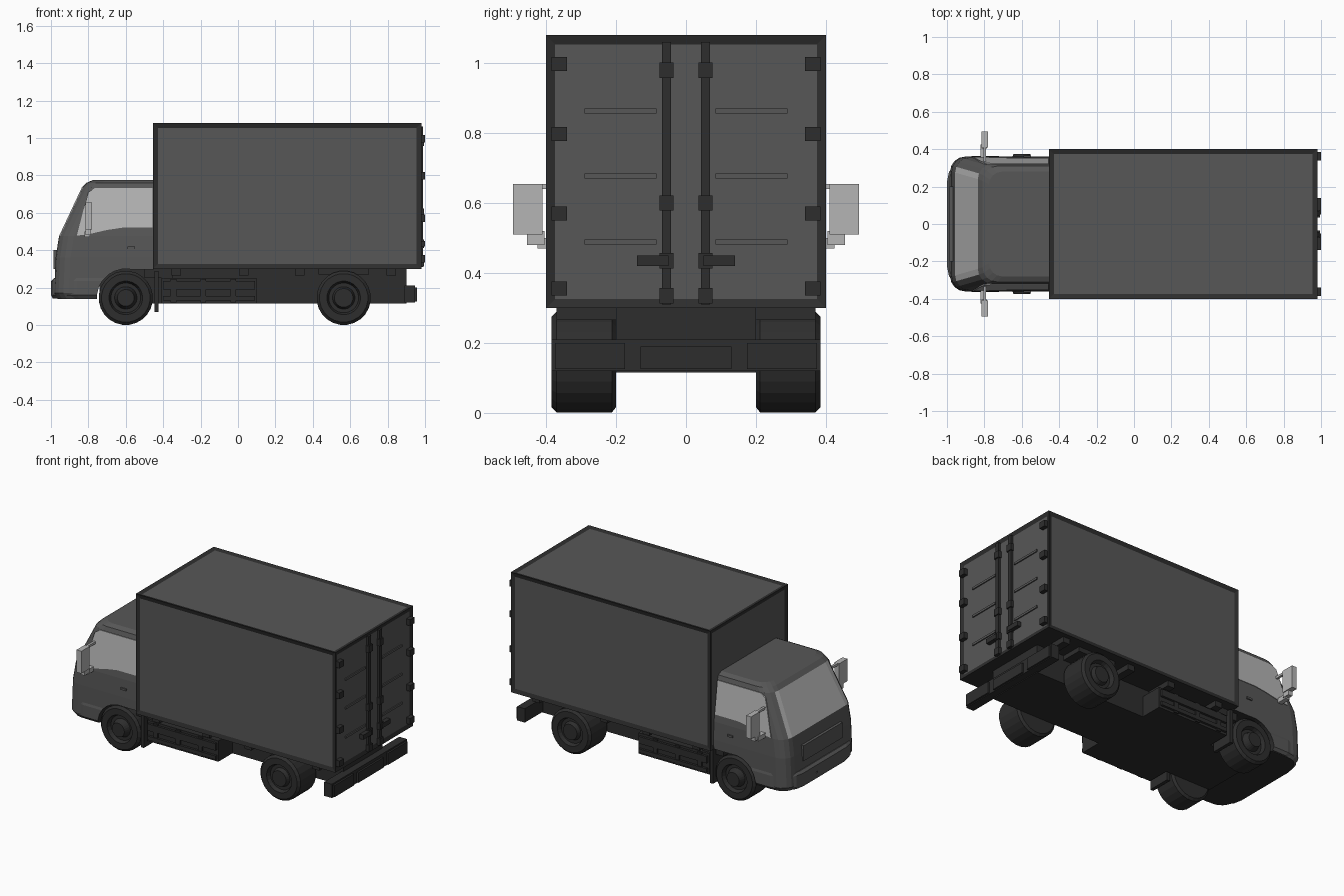
import bpy, bmesh, math
from mathutils import Matrix

old = bpy.data.objects.get("Cube")
if old:
    bpy.data.objects.remove(old)


def material(name, v):
    m = bpy.data.materials.new(name)
    m.use_nodes = True
    m.diffuse_color = (v, v, v, 1)
    b = next(n for n in m.node_tree.nodes if n.type == 'BSDF_PRINCIPLED')
    b.inputs["Base Color"].default_value = (v, v, v, 1)
    b.inputs["Roughness"].default_value = 0.7
    return m


GREY = material("body grey", 0.095)
DARK = material("frame black", 0.027)
GLASS = material("light glass", 0.46)


def finish(bm, name, *mats):
    bmesh.ops.recalc_face_normals(bm, faces=bm.faces)
    me = bpy.data.meshes.new(name)
    bm.to_mesh(me)
    bm.free()
    for m in mats:
        me.materials.append(m)
    ob = bpy.data.objects.new(name, me)
    bpy.context.collection.objects.link(ob)
    return ob


def box(name, x, y, z, *mats):
    """Box from (min, max) pairs."""
    bm = bmesh.new()
    size = [b - a for a, b in (x, y, z)]
    mid = [(a + b) / 2 for a, b in (x, y, z)]
    bmesh.ops.create_cube(bm, size=1, matrix=Matrix.Translation(mid) @ Matrix.Diagonal((*size, 1)))
    return finish(bm, name, *mats)


def pair(name, x, y, z, mat):
    """Box on the +y side and its mirror on the -y side."""
    box(name + "_a", x, y, z, mat)
    box(name + "_b", x, (-y[1], -y[0]), z, mat)


def lathe_y(name, x, z, profile, mat, n=24):
    """Revolve (y, radius) points round a y axis; ends are capped."""
    bm = bmesh.new()
    rings = [[bm.verts.new((x + r * math.cos(t), y, z + r * math.sin(t)))
              for t in (2 * math.pi * (i + 0.5) / n for i in range(n))] for y, r in profile]
    for a, b in zip(rings, rings[1:]):
        for i in range(n):
            bm.faces.new((a[i], a[(i + 1) % n], b[(i + 1) % n], b[i]))
    bm.faces.new(rings[0])
    bm.faces.new(rings[-1])
    return finish(bm, name, mat)


def shell(name, levels, x_rear, glass_row=None):
    """Loft round-nosed outlines given as (z, front x, half width, corner radius)."""
    bm = bmesh.new()
    rings = []
    for z, xf, w, r in levels:
        half = [(x_rear, w)]
        for k in range(5):
            t = math.pi / 2 * (1 + k / 4)
            half.append((xf + r + r * math.cos(t), w - r + r * math.sin(t)))
        pts = half + [(x, -y) for x, y in reversed(half)]
        rings.append([bm.verts.new((x, y, z)) for x, y in pts])
    n = len(rings[0])
    for row, (a, b) in enumerate(zip(rings, rings[1:])):
        for j in range(n):
            f = bm.faces.new((a[j], a[(j + 1) % n], b[(j + 1) % n], b[j]))
            if row == glass_row and j in (4, 5, 6):
                f.material_index = 2
    bm.faces.new(rings[0]).material_index = 1
    bm.faces.new(rings[-1])
    return finish(bm, name, GREY, DARK, GLASS)


def cut(ob, cutter):
    mod = ob.modifiers.new("cut", 'BOOLEAN')
    mod.object = cutter
    mod.operation = 'DIFFERENCE'
    mod.solver = 'EXACT'
    cutter.hide_render = True
    bpy.context.view_layer.objects.active = ob
    bpy.ops.object.modifier_apply(modifier=mod.name)
    bpy.data.objects.remove(cutter)


# Cargo box: dark frame with recessed grey panels on every face but the floor
bm = bmesh.new()
bmesh.ops.create_cube(bm, size=1, matrix=Matrix.Translation((0.2625, 0, 0.69))
                      @ Matrix.Diagonal((1.435, 0.8, 0.78, 1)))
panels = [f for f in bm.faces if f.normal.z > -0.5]
bmesh.ops.inset_individual(bm, faces=panels, thickness=0.037, depth=-0.007)
for f in panels:
    f.material_index = 1
finish(bm, "cargo_box", DARK, GREY)

# Rear doors: lock bars with brackets, handles, ribs and hinges
pair("lock_bar", (0.97, 0.988), (0.043, 0.069), (0.31, 1.06), DARK)
for z in (0.98, 0.60, 0.435, 0.335):
    pair("bar_bracket", (0.97, 0.995), (0.036, 0.076), (z - 0.022, z + 0.022), DARK)
pair("door_handle", (0.97, 1.0), (0.05, 0.14), (0.42, 0.45), DARK)
for z in (0.863, 0.677, 0.488):
    pair("door_rib", (0.97, 0.98), (0.085, 0.29), (z - 0.007, z + 0.007), GREY)
for z in (0.997, 0.797, 0.57, 0.355):
    pair("door_hinge", (0.97, 1.0), (0.34, 0.385), (z - 0.02, z + 0.02), DARK)

# Cab with wheel arch and raised rear sill cut out
cab = shell("cab", [(0.14, -0.965, 0.345, 0.08), (0.17, -0.983, 0.36, 0.08),
                    (0.36, -0.975, 0.36, 0.08), (0.475, -0.957, 0.355, 0.08),
                    (0.735, -0.835, 0.32, 0.08), (0.76, -0.81, 0.31, 0.08),
                    (0.775, -0.775, 0.28, 0.07)], -0.45, glass_row=3)
bumper = shell("front_bumper", [(0.142, -0.99, 0.35, 0.14), (0.16, -1.0, 0.364, 0.14),
                                (0.235, -1.0, 0.364, 0.14), (0.25, -0.985, 0.36, 0.12)], -0.72)
for ob in (cab, bumper):
    arch = lathe_y("arch_cutter", -0.6, 0.145, [(-0.5, 0.155), (0.5, 0.155)], DARK)
    arch.data.materials.clear()
    for m in (GREY, DARK, GLASS):
        arch.data.materials.append(m)
    for p in arch.data.polygons:
        p.material_index = 1
    cut(ob, arch)
sill = box("sill_cutter", (-0.6, -0.3), (-0.5, 0.5), (0, 0.298), GREY, DARK, GLASS)
for p in sill.data.polygons:
    p.material_index = 1
cut(cab, sill)

# Side windows: thin plates lying on the sloped cab sides
outline = [(-0.862, 0.478), (-0.80, 0.485), (-0.70, 0.508), (-0.62, 0.52), (-0.456, 0.52),
           (-0.456, 0.732), (-0.765, 0.732), (-0.80, 0.71), (-0.825, 0.62)]
for s in (1, -1):
    bm = bmesh.new()
    rings = [[bm.verts.new((x, s * (0.355 - 0.035 * (z - 0.475) / 0.26 + off), z))
              for x, z in outline] for off in (-0.003, 0.004)]
    n = len(outline)
    for i in range(n):
        bm.faces.new((rings[0][i], rings[0][(i + 1) % n], rings[1][(i + 1) % n], rings[1][i]))
    for ring in rings:
        bm.faces.new(ring)
    finish(bm, "side_window", GLASS)

# Front panel, bumper slots and door pulls
box("front_panel", (-0.986, -0.96), (-0.2, 0.2), (0.30, 0.40), GREY)
pair("bumper_slot", (-1.0, -0.98), (0.07, 0.13), (0.18, 0.195), DARK)
pair("door_pull", (-0.59, -0.55), (0.35, 0.366), (0.407, 0.42), GREY)

# Mirrors on stepped arms
pair("mirror", (-0.815, -0.78), (0.41, 0.495), (0.51, 0.655), GLASS)
pair("mirror_arm_low", (-0.82, -0.79), (0.34, 0.425), (0.47, 0.50), GLASS)
pair("mirror_arm_joint", (-0.815, -0.785), (0.405, 0.455), (0.48, 0.52), GLASS)
pair("mirror_arm_top", (-0.805, -0.79), (0.32, 0.42), (0.64, 0.655), GLASS)

# Wheels: tyre, recessed rim and hub in one profile
for x, y0, y1, tag in ((-0.6, 0.2, 0.36, "front"), (0.565, 0.2, 0.385, "rear")):
    for s in (1, -1):
        prof = [(y0, 0.13), (y0 + 0.012, 0.145), (y1 - 0.015, 0.145), (y1, 0.13),
                (y1, 0.09), (y1 - 0.025, 0.08), (y1 - 0.025, 0.06), (y1, 0.05)]
        if tag == "front":
            prof.append((0.375, 0.045))
        lathe_y(tag + "_wheel", x, 0.145, [(s * y, r) for y, r in prof], DARK)

# Chassis, side boxes, mudflaps and rear bumper
box("chassis", (-0.74, 0.9), (-0.2, 0.2), (0.115, 0.302), DARK)
box("cab_floor", (-0.5, -0.35), (-0.33, 0.33), (0.25, 0.30), DARK)
pair("side_box", (-0.41, 0.10), (0.19, 0.345), (0.115, 0.25), DARK)
pair("side_box_rail_low", (-0.40, 0.09), (0.34, 0.36), (0.13, 0.155), DARK)
pair("side_box_rail_high", (-0.40, 0.09), (0.34, 0.36), (0.19, 0.235), DARK)
for x in (-0.36, -0.2, -0.04):
    pair("side_box_post", (x, x + 0.03), (0.34, 0.355), (0.12, 0.245), DARK)
for x in (-0.33, 0.03, 0.33, 0.82):
    box("cross_beam", (x - 0.025, x + 0.025), (-0.37, 0.37), (0.265, 0.302), DARK)
pair("mudflap", (-0.447, -0.425), (0.21, 0.36), (0.07, 0.29), DARK)
pair("rear_fender", (0.43, 0.70), (0.2, 0.34), (0.27, 0.302), DARK)
box("rear_bumper", (0.89, 0.945), (-0.385, 0.385), (0.12, 0.21), DARK)
pair("rear_lamp", (0.94, 0.957), (0.175, 0.375), (0.125, 0.20), DARK)
box("plate_holder", (0.94, 0.957), (-0.13, 0.13), (0.125, 0.19), DARK)
